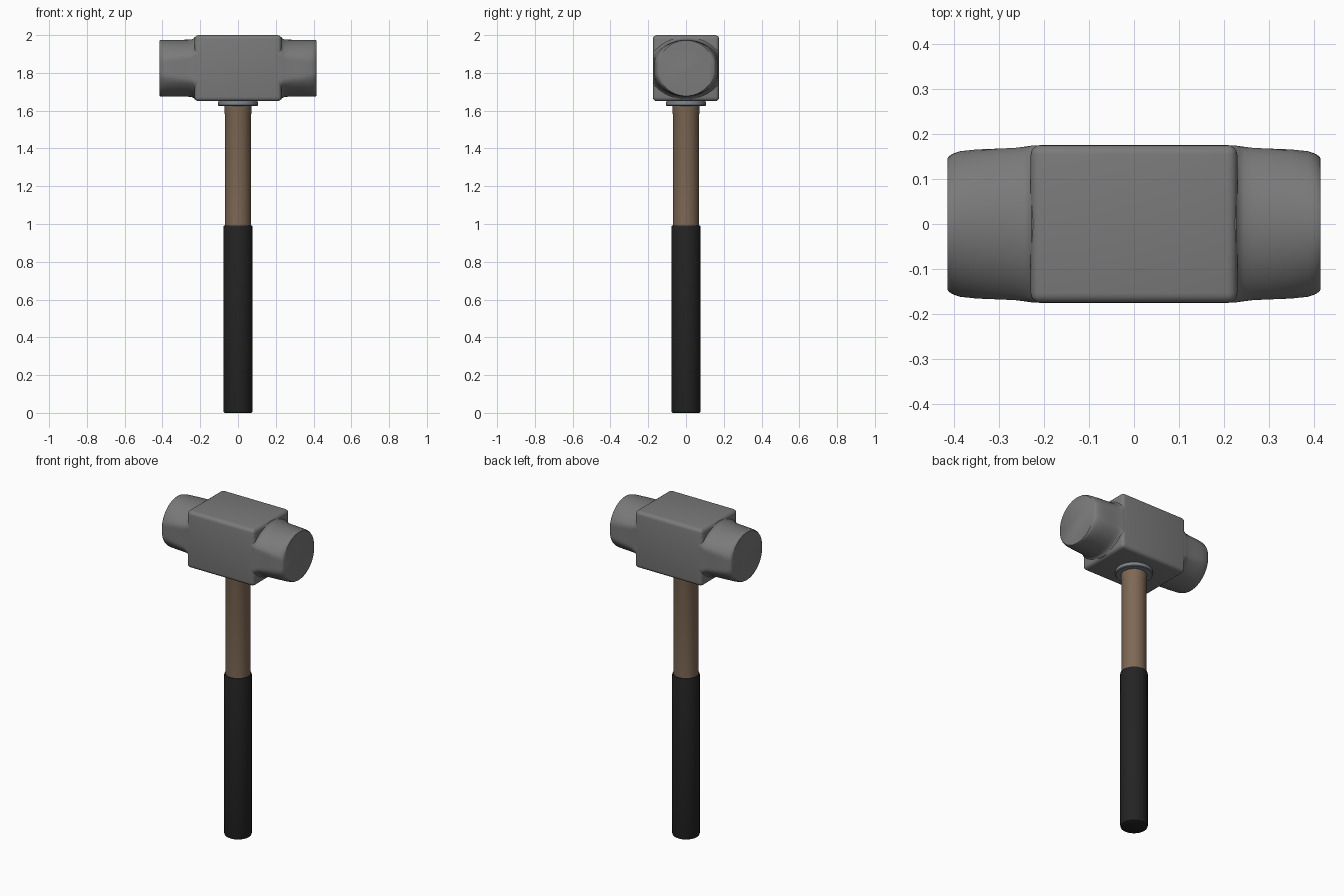
import bpy, bmesh, math

if "Cube" in bpy.data.objects:
    bpy.data.objects.remove(bpy.data.objects["Cube"])


def material(name, color):
    m = bpy.data.materials.new(name)
    m.diffuse_color = (*color, 1)
    m.use_nodes = True
    m.node_tree.nodes["Principled BSDF"].inputs["Base Color"].default_value = m.diffuse_color
    return m


STEEL = material("grey steel", (0.195, 0.195, 0.195))
WOOD = material("brown wood", (0.21, 0.14, 0.09))
RUBBER = material("black rubber", (0.017, 0.017, 0.017))
RING = material("blue grey metal", (0.20, 0.22, 0.25))


def make(name, bm, mat, angle=35):
    bmesh.ops.recalc_face_normals(bm, faces=bm.faces)
    me = bpy.data.meshes.new(name)
    bm.to_mesh(me)
    bm.free()
    me.materials.append(mat)
    ob = bpy.data.objects.new(name, me)
    bpy.context.collection.objects.link(ob)
    bpy.ops.object.select_all(action='DESELECT')
    ob.select_set(True)
    bpy.context.view_layer.objects.active = ob
    bpy.ops.object.shade_smooth_by_angle(angle=math.radians(angle))
    return ob


def loft(name, rings, mat, angle=35):
    """Skin a list of closed point rings and cap both ends."""
    bm = bmesh.new()
    rows = [[bm.verts.new(p) for p in r] for r in rings]
    n = len(rows[0])
    for a, b in zip(rows, rows[1:]):
        for i in range(n):
            j = (i + 1) % n
            bm.faces.new((a[i], a[j], b[j], b[i]))
    bm.faces.new(rows[0])
    bm.faces.new(rows[-1])
    return make(name, bm, mat, angle)


def lathe(name, profile, mat, n=48):
    steps = [2 * math.pi * i / n for i in range(n)]
    rings = [[(r * math.cos(t), r * math.sin(t), z) for t in steps] for r, z in profile]
    return loft(name, rings, mat)


# Handle, rubber grip and collar
lathe("rubber_grip", [(0.070, 0), (0.075, 0.003), (0.077, 0.010), (0.077, 0.985),
                      (0.075, 0.992), (0.070, 0.992)], RUBBER)
lathe("wooden_handle", [(0.069, 0.95), (0.0695, 1.58), (0.072, 1.59), (0.072, 1.70)], WOOD)
lathe("collar", [(0.101, 1.625), (0.105, 1.629), (0.105, 1.645), (0.101, 1.66)], RING)

# Head block with rounded edges
bm = bmesh.new()
bmesh.ops.create_cube(bm, size=1)
for v in bm.verts:
    v.co = (v.co.x * 0.46, v.co.y * 0.352, v.co.z * 0.35 + 1.825)
bmesh.ops.bevel(bm, geom=bm.edges[:], offset=0.022, segments=4, profile=0.5,
                affect='EDGES')
make("head_block", bm, STEEL, 50)

# Striking ends: wide ellipse clipped flat at the sides, turning round at the face
# (x, ellipse half width, flat side limit, half height)
SECTIONS = [(0.200, 0.205, 0.1755, 0.168), (0.228, 0.200, 0.1745, 0.166),
            (0.234, 0.196, 0.1735, 0.158), (0.245, 0.192, 0.172, 0.153),
            (0.265, 0.188, 0.1695, 0.151), (0.300, 0.184, 0.168, 0.150),
            (0.350, 0.177, 0.166, 0.150), (0.388, 0.169, 0.162, 0.150),
            (0.402, 0.163, 0.157, 0.150), (0.411, 0.156, 0.152, 0.149),
            (0.415, 0.150, 0.147, 0.147)]
for name, side in (("left_striking_end", -1), ("right_striking_end", 1)):
    rings = []
    for x, k, c, h in SECTIONS:
        ring = []
        for i in range(64):
            t = 2 * math.pi * i / 64
            y = max(-c, min(c, k * math.cos(t)))
            ring.append((side * x, y, 1.825 + h * math.sin(t)))
        rings.append(ring)
    loft(name, rings, STEEL, 40)
